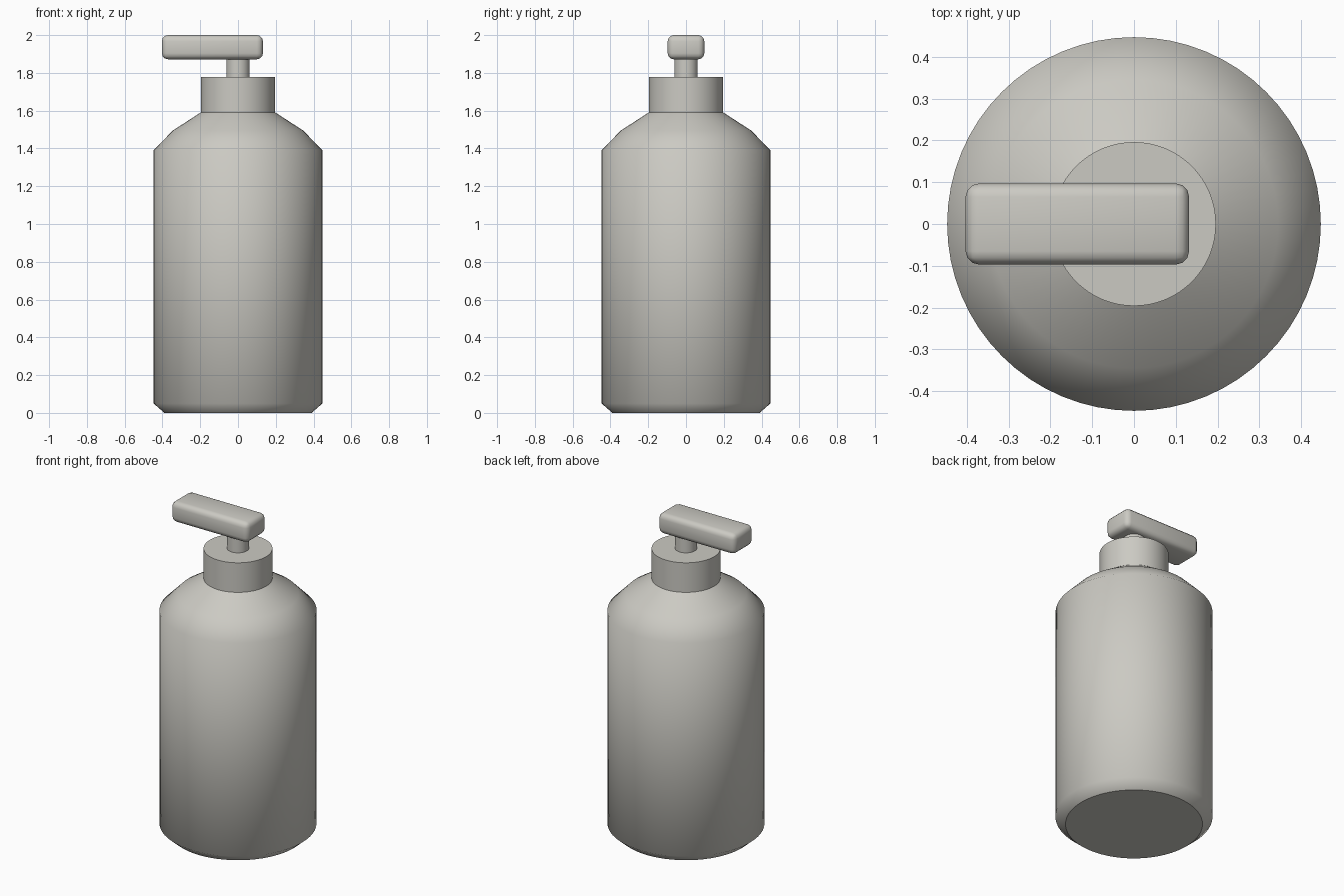
import bpy, bmesh, math

if "Cube" in bpy.data.objects:
    bpy.data.objects.remove(bpy.data.objects["Cube"])

mat = bpy.data.materials.new("warm grey")
mat.diffuse_color = (0.6, 0.59, 0.545, 1)
mat.use_nodes = True
mat.node_tree.nodes["Principled BSDF"].inputs["Base Color"].default_value = mat.diffuse_color


def finish(name, bm):
    bmesh.ops.recalc_face_normals(bm, faces=bm.faces[:])
    me = bpy.data.meshes.new(name)
    bm.to_mesh(me)
    bm.free()
    me.materials.append(mat)
    ob = bpy.data.objects.new(name, me)
    bpy.context.collection.objects.link(ob)
    return ob


def lathe(name, profile, sides=64):
    """Revolve (radius, height) points; smooth walls, flat caps."""
    bm = bmesh.new()
    rings = [[bm.verts.new((r * math.cos(2 * math.pi * i / sides),
                            r * math.sin(2 * math.pi * i / sides), z))
              for i in range(sides)] for r, z in profile]
    for a, b in zip(rings, rings[1:]):
        for i in range(sides):
            j = (i + 1) % sides
            bm.faces.new((a[i], a[j], b[j], b[i])).smooth = True
    bm.faces.new(rings[0])
    bm.faces.new(rings[-1])
    return finish(name, bm)


# Bottle with chamfered base and sloped shoulder
lathe("bottle_body", [(0.39, 0), (0.447, 0.05), (0.447, 1.39),
                      (0.345, 1.495), (0.195, 1.592)])
# Collar and pump stem
lathe("collar", [(0.196, 1.585), (0.196, 1.777)])
lathe("pump_stem", [(0.062, 1.77), (0.062, 1.89)], 32)

# Pump head with rounded edges, reaching towards -x
x0, x1, y1, z0, z1 = -0.403, 0.132, 0.097, 1.872, 2.0
bm = bmesh.new()
bmesh.ops.create_cube(bm, size=1)
for v in bm.verts:
    v.co = ((x0 + x1) / 2 + v.co.x * (x1 - x0), v.co.y * 2 * y1,
            (z0 + z1) / 2 + v.co.z * (z1 - z0))
bmesh.ops.bevel(bm, geom=bm.edges[:], offset=0.032, segments=3,
                profile=0.5, affect='EDGES')
for f in bm.faces:
    f.smooth = True
head = finish("pump_head", bm)
bpy.context.view_layer.objects.active = head
head.select_set(True)
bpy.ops.object.shade_smooth_by_angle(angle=math.radians(35))
